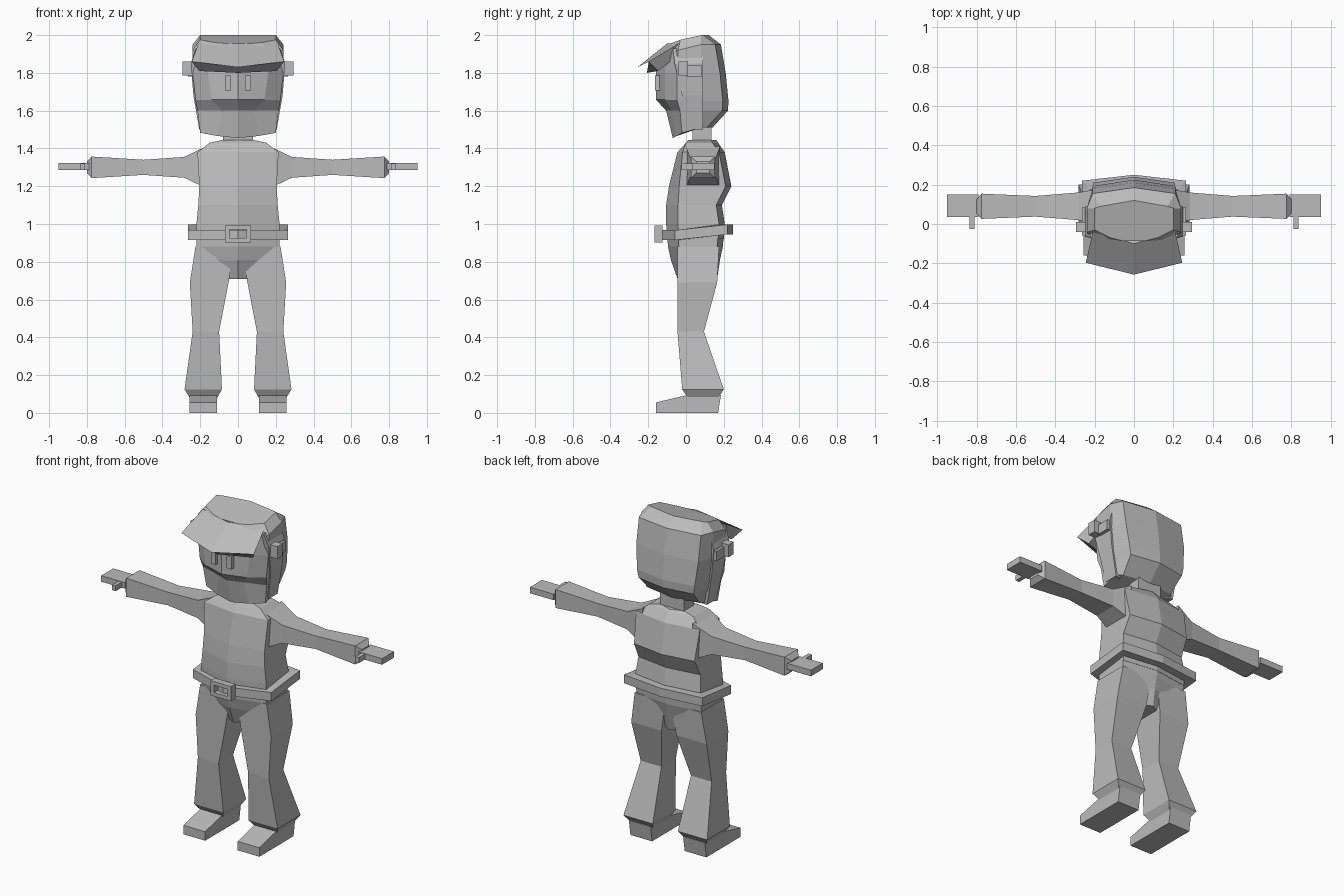
import bpy
import bmesh

cube = bpy.data.objects.get("Cube")
if cube:
    bpy.data.objects.remove(cube)

grey = bpy.data.materials.new("plain grey")
grey.use_nodes = True
grey.diffuse_color = (.5, .5, .5, 1)
grey.node_tree.nodes["Principled BSDF"].inputs["Base Color"].default_value = grey.diffuse_color


def loft(name, rings, side=1, closed=False):
    """Skin a list of equal rings; closed joins the last ring to the first."""
    bm = bmesh.new()
    loops = [[bm.verts.new((x * side, y, z)) for x, y, z in ring] for ring in rings]
    pairs = list(zip(loops, loops[1:]))
    if closed:
        pairs.append((loops[-1], loops[0]))
    else:
        bm.faces.new(loops[0])
        bm.faces.new(loops[-1])
    for low, high in pairs:
        for i, corner in enumerate(low):
            bm.faces.new((low[i - 1], corner, high[i], high[i - 1]))
    bmesh.ops.recalc_face_normals(bm, faces=bm.faces)
    mesh = bpy.data.meshes.new(name)
    bm.to_mesh(mesh)
    bm.free()
    mesh.materials.append(grey)
    obj = bpy.data.objects.new(name, mesh)
    bpy.context.collection.objects.link(obj)


def both(name, rings):
    loft("left_" + name, rings)
    loft("right_" + name, rings, side=-1)


def mirrored(half):
    """Complete a half ring that starts and ends on the centre line."""
    return half + [(-x, y, z) for x, y, z in reversed(half[1:-1])]


def flat(z, left, right, front, back):
    return [(left, front, z), (right, front, z), (right, back, z), (left, back, z)]


def block(x, y, z):
    return [flat(height, *x, *y) for height in z]


def body_ring(z, width, front, back, tilt=0):
    """Six-sided section with a shallow ridge down the front and back."""
    return mirrored([(0, front, z), (width, front * .4, z),
                     (width, back - .03, z + tilt), (0, back, z + tilt)])


def arm_ring(x, depth, height):
    middle, level = .09, 1.3
    return [(x, middle + depth * sy / 2, level + height * sz / 2)
            for sy, sz in ((-1, -1), (1, -1), (1, 1), (-1, 1))]


def head_ring(z, width, panel, front, back, tilt):
    """Face ridge, face panel, cheek, then the side and back of the head."""
    rear = z + tilt
    return mirrored([(0, front, z), (panel, front * .7, z + tilt * .2),
                     (width, front * .3, z + tilt * .5), (width, .08, rear),
                     (width - .03, back - .03, rear), (0, back, rear)])


def fringe_ring(y, z, width, lift):
    return mirrored([(0, y, z), (width, y + .06, z + lift),
                     (width - .04, y + .11, z - .02), (0, y + .05, z - .03)])


def buckle_ring(width, height, y):
    middle = .948
    return [(x, y, middle + z) for x, z in (
        (-width, -height), (width, -height), (width, height), (-width, height))]


# Shirt
loft("torso", [body_ring(*section) for section in (
    (.92, .22, -.1, .2), (1, .22, -.105, .205), (1.1, .21, -.105, .19),
    (1.2, .205, -.09, .24), (1.38, .215, -.045, .205),
    (1.43, .15, 0, .17), (1.445, .08, .03, .16))])

# Arms, hands and thumbs
both("arm", [arm_ring(*section) for section in (
    (.17, .18, .22), (.285, .14, .11), (.5, .105, .08),
    (.775, .128, .114), (.8, .07, .06))])
both("hand", block(x=(.79, .95), y=(.035, .15), z=(1.285, 1.322)))
both("thumb", block(x=(.81, .835), y=(-.025, .05), z=(1.287, 1.32)))

# Trousers: hips tapering to the crotch, then flared legs
loft("hips", [body_ring(*section) for section in (
    (.71, .05, -.045, .165), (.81, .15, -.08, .18),
    (.88, .22, -.095, .195), (.94, .22, -.1, .2))])
both("leg", [flat(*section) for section in (
    (.08, .11, .255, .01, .17), (.125, .085, .283, -.02, .2),
    (.43, .1, .24, -.045, .095), (.69, .05, .255, -.045, .165),
    (.88, .02, .225, -.045, .175))])

# Shoes
shoe_profile = ((-.16, 0), (.17, 0), (.185, .095), (.01, .095), (-.16, .055))
both("shoe", [[(x, y, z) for y, z in shoe_profile] for x in (.11, .257)])

# Belt band, tilted up towards the back, with a buckle frame
loft("belt", [body_ring(z, .22 + grow, -.1 - grow, .205 + grow, tilt=.03)
              for grow, z in ((0, .915), (.045, .915), (.045, .967), (0, .967))],
     closed=True)
loft("buckle", [buckle_ring(.07, .045, -.125), buckle_ring(.07, .045, -.167),
                buckle_ring(.045, .022, -.167), buckle_ring(.045, .022, -.125)],
     closed=True)

# Neck
loft("neck", block(x=(-.08, .08), y=(.035, .135), z=(1.4, 1.56)))

# Head, from the jaw up to the crown
loft("head", [head_ring(*section) for section in (
    (1.455, .2, .11, -.07, .14, .055), (1.6, .215, .085, -.105, .222, 0),
    (1.66, .225, .14, -.16, .225, -.01), (1.8, .24, .16, -.16, .21, 0),
    (1.89, .24, .18, -.14, .185, .06), (1.95, .2, .12, -.1, .12, .05))])

# Hair: overhanging fringe and side panels
loft("fringe", [fringe_ring(-.257, 1.83, .245, lift=.03),
                fringe_ring(-.1, 1.955, .21, lift=0)])
both("side_hair", [flat(z, .17, outer, front, .09) for z, outer, front in (
    (1.5, .205, 0), (1.68, .236, -.02), (1.85, .25, -.06), (1.93, .222, -.07))])

# Ears: a forward flap with a smaller root behind
both("ear", block(x=(.2, .295), y=(-.04, .01), z=(1.785, 1.86)))
both("ear_root", block(x=(.2, .265), y=(0, .085), z=(1.78, 1.84)))

# Eyes
both("eye", block(x=(.037, .07), y=(-.163, -.12), z=(1.708, 1.785)))
